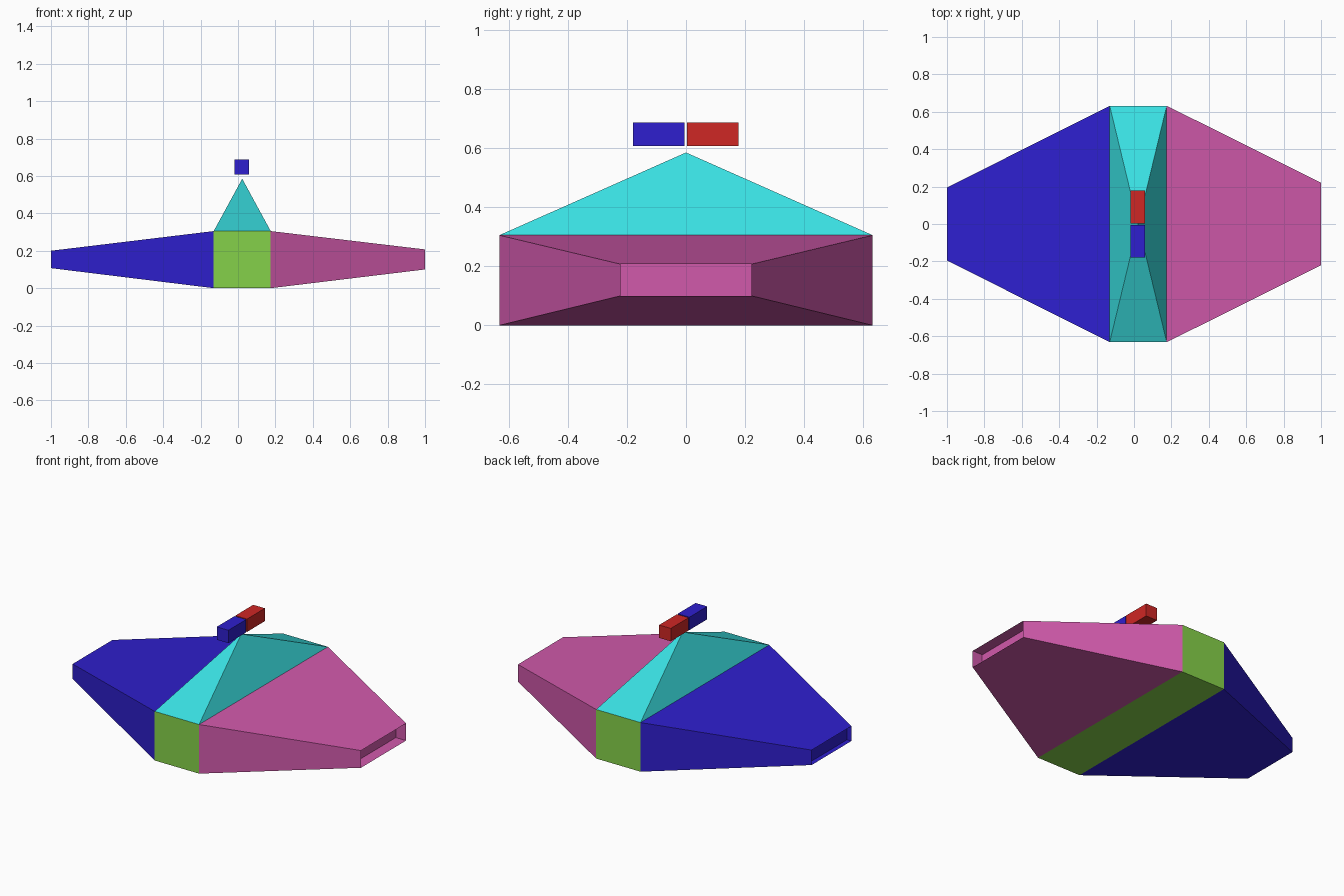
import bpy, bmesh

if "Cube" in bpy.data.objects:
    bpy.data.objects.remove(bpy.data.objects["Cube"])


def material(name, rgb):
    # Display colour (0-255) to linear diffuse colour
    m = bpy.data.materials.new(name)
    m.diffuse_color = [(c / 255) ** 2.2 for c in rgb] + [1.0]
    m.use_nodes = True
    m.node_tree.nodes["Principled BSDF"].inputs["Base Color"].default_value = m.diffuse_color
    return m


BLUE = material("blue", (50, 36, 205))
PINK = material("pink", (208, 90, 170))
GREEN = material("green", (132, 208, 75))
CYAN = material("cyan", (60, 222, 224))
RED = material("red", (205, 43, 41))


def finish(name, bm, mat):
    bmesh.ops.recalc_face_normals(bm, faces=bm.faces)
    me = bpy.data.meshes.new(name)
    bm.to_mesh(me)
    bm.free()
    me.materials.append(mat)
    ob = bpy.data.objects.new(name, me)
    bpy.context.collection.objects.link(ob)
    return ob


def loft(name, sections, mat):
    # Closed skin through rectangles across x: (x, half width, z low, z high)
    bm = bmesh.new()
    rings = [[bm.verts.new((x, y, z)) for y, z in
              ((-w, lo), (w, lo), (w, hi), (-w, hi))] for x, w, lo, hi in sections]
    for a, b in zip(rings, rings[1:]):
        for i in range(4):
            j = (i + 1) % 4
            bm.faces.new((a[i], a[j], b[j], b[i]))
    bm.faces.new(rings[0])
    bm.faces.new(rings[-1])
    return finish(name, bm, mat)


X0, X1, W, H = -0.13, 0.175, 0.632, 0.305

# Central body block
loft("body_block", [(X0, W, 0, H), (X1, W, 0, H)], GREEN)

# Tapered side sections, each with a shallow recess in its outer end
loft("left_taper", [(X0, W, 0, H), (-1, 0.195, 0.107, 0.2), (-0.97, 0.195, 0.107, 0.2)], BLUE)
loft("right_taper", [(X1, W, 0, H), (1, 0.221, 0.1, 0.207), (0.93, 0.221, 0.1, 0.207)], PINK)

# Pyramid roof
bm = bmesh.new()
base = [bm.verts.new((x, y, H)) for x, y in ((X0, -W), (X1, -W), (X1, W), (X0, W))]
apex = bm.verts.new(((X0 + X1) / 2, 0, 0.585))
bm.faces.new(base)
for i in range(4):
    bm.faces.new((base[i], base[(i + 1) % 4], apex))
finish("pyramid_roof", bm, CYAN)

# Floating two-colour bar above the apex
for name, y, mat in (("front_bar", -0.0925, BLUE), ("back_bar", 0.0905, RED)):
    bar = loft(name, [(-0.02, 0.0875, 0.607, 0.687), (0.06, 0.0875, 0.607, 0.687)], mat)
    bar.location.y = y
